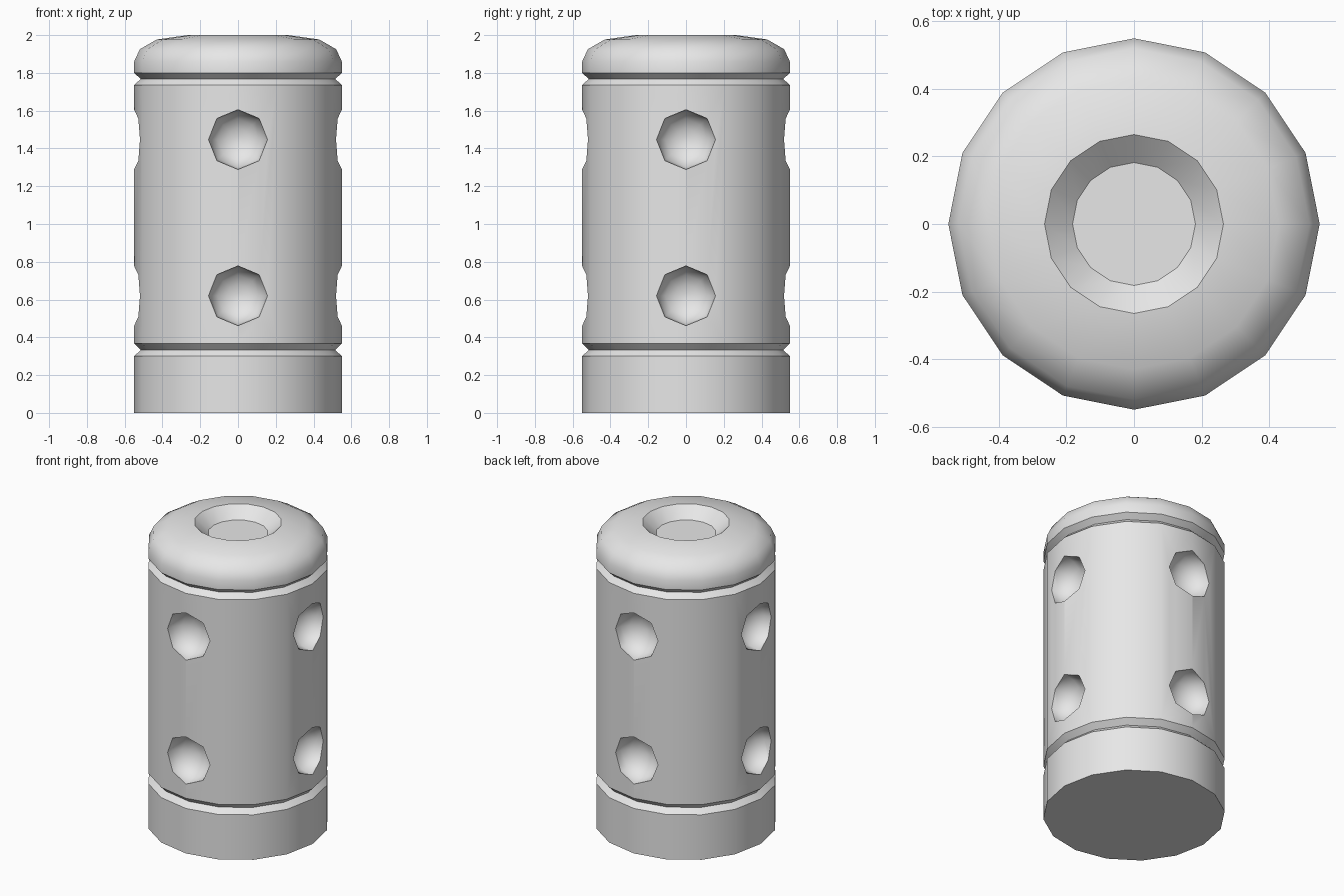
import bpy, bmesh, math
from mathutils import Matrix, Vector

cube = bpy.data.objects.get("Cube")
if cube:
    bpy.data.objects.remove(cube, do_unlink=True)

grey = bpy.data.materials.new("light_grey")
grey.use_nodes = True
grey.diffuse_color = (0.8, 0.8, 0.8, 1)
grey.node_tree.nodes["Principled BSDF"].inputs["Base Color"].default_value = grey.diffuse_color


def lathe(name, profile, sides, matrix=Matrix()):
    """Revolve (radius, height) points around z and cap both ends."""
    bm = bmesh.new()
    rings = []
    for r, z in profile:
        angles = [math.tau * i / sides for i in range(sides)]
        rings.append([bm.verts.new((r * math.cos(a), r * math.sin(a), z)) for a in angles])
    for low, high in zip(rings, rings[1:]):
        for i in range(sides):
            j = (i + 1) % sides
            bm.faces.new((low[i], low[j], high[j], high[i]))
    bm.faces.new(rings[0][::-1])
    bm.faces.new(rings[-1])
    bmesh.ops.recalc_face_normals(bm, faces=bm.faces)
    for face in bm.faces:
        face.smooth = True
    mesh = bpy.data.meshes.new(name)
    bm.to_mesh(mesh)
    bm.free()
    mesh.materials.append(grey)
    obj = bpy.data.objects.new(name, mesh)
    obj.matrix_world = matrix
    bpy.context.collection.objects.link(obj)
    return obj


# Body: base, two V grooves, rounded cap and a recess in the top
R = 0.55
body = lathe("grooved_cylinder", [
    (R, 0), (R, 0.30), (0.515, 0.333), (R, 0.368),
    (R, 1.735), (0.515, 1.768), (R, 1.80),
    (R, 1.86), (0.52, 1.925), (0.43, 1.977), (0.265, 2.0), (0.182, 1.93)], 16)

# Bowl-shaped cutters, two rows on four sides
bowl = [(0.158, 0.62), (0.158, 0.525), (0.145, 0.477), (0.11, 0.435), (0.06, 0.41), (0.015, 0.402)]
centres = []
cutters = []
for z in (0.62, 1.447):
    for k in range(4):
        turn = Matrix.Rotation(k * math.pi / 2, 4, "Z") @ Matrix.Rotation(math.pi / 2, 4, "Y")
        cutters.append(lathe("dimple_cutter", bowl, 8, Matrix.Translation((0, 0, z)) @ turn))
        centres.append(turn @ Vector((0, 0, 0.5)) + Vector((0, 0, z)))

for cutter in cutters:
    mod = body.modifiers.new("dimple", "BOOLEAN")
    mod.operation = "DIFFERENCE"
    mod.solver = "EXACT"
    mod.object = cutter
bpy.context.view_layer.update()
cut = bpy.data.meshes.new_from_object(body.evaluated_get(bpy.context.evaluated_depsgraph_get()))
body.modifiers.clear()
body.data = cut
for cutter in cutters:
    bpy.data.objects.remove(cutter, do_unlink=True)

# Smooth bowls and rounded cap, sharp rims and grooves
bm = bmesh.new()
bm.from_mesh(cut)


def in_bowl(face):
    return any(all((v.co - c).length < 0.19 for v in face.verts) for c in centres)


inside = {f: in_bowl(f) for f in bm.faces}
for face in bm.faces:
    face.smooth = True
for edge in bm.edges:
    if len(edge.link_faces) == 2:
        a, b = (inside[f] for f in edge.link_faces)
        edge.smooth = (a and b) or (a == b and edge.calc_face_angle(0) < math.radians(38))
bm.to_mesh(cut)
bm.free()
